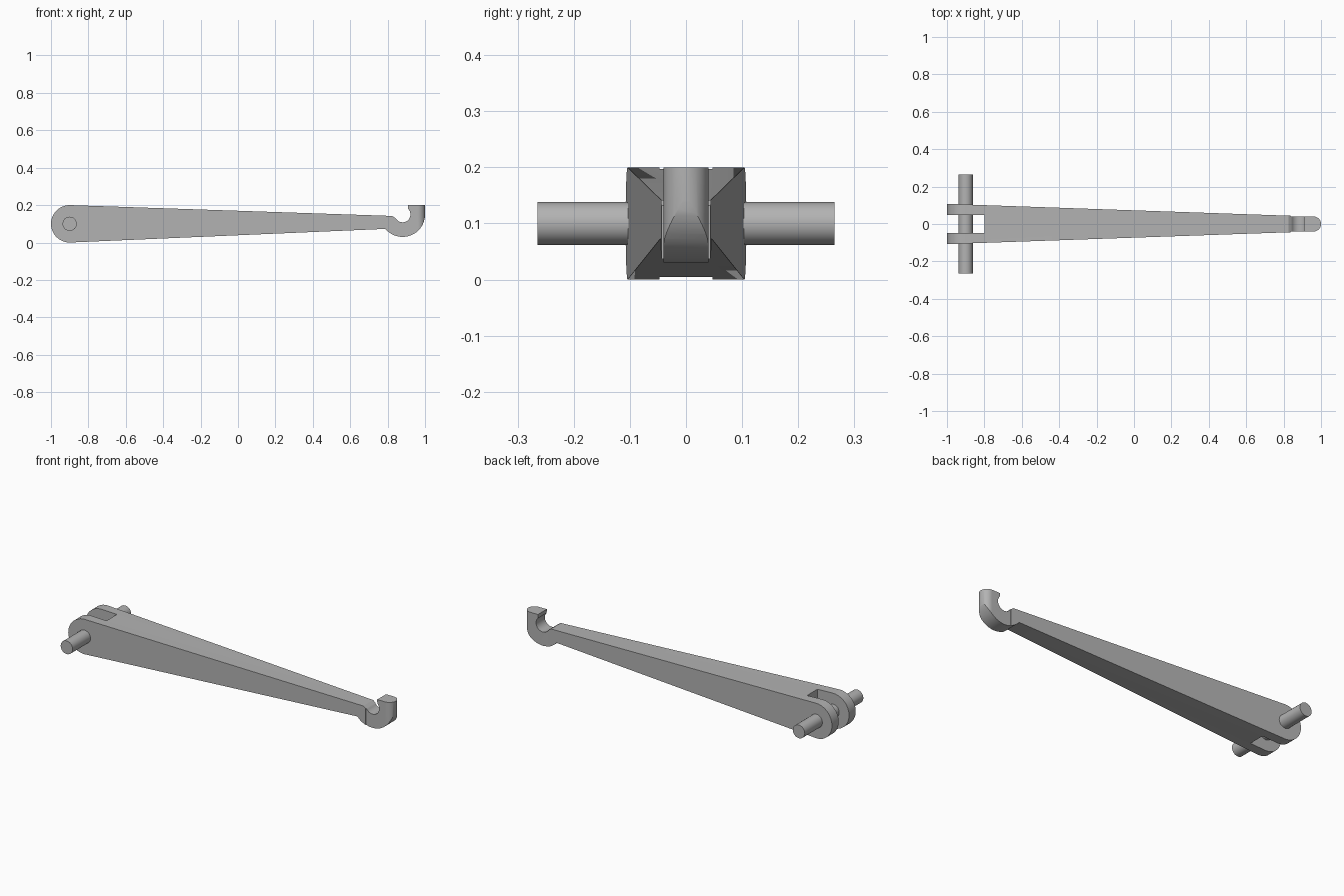
import bpy, bmesh
from math import cos, sin, radians, atan2, degrees
from mathutils import Vector

cube = bpy.data.objects.get("Cube")
if cube:
    bpy.data.objects.remove(cube, do_unlink=True)

# One plain grey metal
metal = bpy.data.materials.new("grey_metal")
metal.use_nodes = True
grey = (0.45, 0.45, 0.45, 1)
metal.diffuse_color = grey
metal.node_tree.nodes["Principled BSDF"].inputs["Base Color"].default_value = grey


def arc(cx, cy, r, start, end, steps):
    """Points along a circular arc, angles in degrees."""
    angles = [radians(start + (end - start) * i / steps) for i in range(steps + 1)]
    return [(cx + r * cos(a), cy + r * sin(a)) for a in angles]


def prism(name, points, to_3d, offset):
    """Extrude a flat outline along the given vector."""
    bm = bmesh.new()
    face = bm.faces.new([bm.verts.new(to_3d(*p)) for p in points])
    extruded = bmesh.ops.extrude_face_region(bm, geom=[face])["geom"]
    verts = [g for g in extruded if isinstance(g, bmesh.types.BMVert)]
    bmesh.ops.translate(bm, verts=verts, vec=Vector(offset))
    bmesh.ops.recalc_face_normals(bm, faces=bm.faces[:])
    mesh = bpy.data.meshes.new(name)
    bm.to_mesh(mesh)
    bm.free()
    mesh.materials.append(metal)
    obj = bpy.data.objects.new(name, mesh)
    bpy.context.collection.objects.link(obj)
    return obj


def smooth(obj):
    bpy.ops.object.select_all(action="DESELECT")
    obj.select_set(True)
    bpy.context.view_layer.objects.active = obj
    bpy.ops.object.shade_smooth_by_angle(angle=radians(30))


# Side outline: round pivot end, tapered arm, open hook
hook_x, hook_z, bore = 0.88, 0.15, 0.042
lip = degrees(atan2(0.029, 0.03))
side = arc(-0.9, 0.1, 0.1, 90, 270, 24)
side += arc(hook_x, hook_z, 0.12, 220, 360, 24)
side += [(1.0, 0.2), (0.91, 0.2)]
side += arc(hook_x, hook_z, bore, lip, -150, 20)
side += [(0.825, 0.142)]

# Plan outline: slotted fork, tapered sides, rounded hook tip
half = [(-0.8, 0.047), (-1.01, 0.047), (-1.01, 0.108), (0.84, 0.044), (0.84, 0.04)]
plan = half + arc(0.96, 0, 0.04, 90, -90, 20) + [(x, -y) for x, y in reversed(half)]

arm = prism("hooked_arm", side, lambda x, z: (x, -0.2, z), (0, 0.4, 0))
cutter = prism("plan_cutter", plan, lambda x, y: (x, y, -0.1), (0, 0, 0.5))

# The arm is where both outlines overlap
cut = arm.modifiers.new("plan_shape", "BOOLEAN")
cut.operation = "INTERSECT"
cut.solver = "EXACT"
cut.object = cutter
bpy.context.view_layer.objects.active = arm
bpy.ops.object.modifier_apply(modifier=cut.name)
bpy.data.objects.remove(cutter, do_unlink=True)
smooth(arm)

# Pivot pin through the fork
bpy.ops.mesh.primitive_cylinder_add(vertices=24, radius=0.038, depth=0.53,
                                    location=(-0.9, 0, 0.1), rotation=(radians(90), 0, 0))
pin = bpy.context.object
pin.name = "pivot_pin"
pin.data.materials.append(metal)
smooth(pin)
